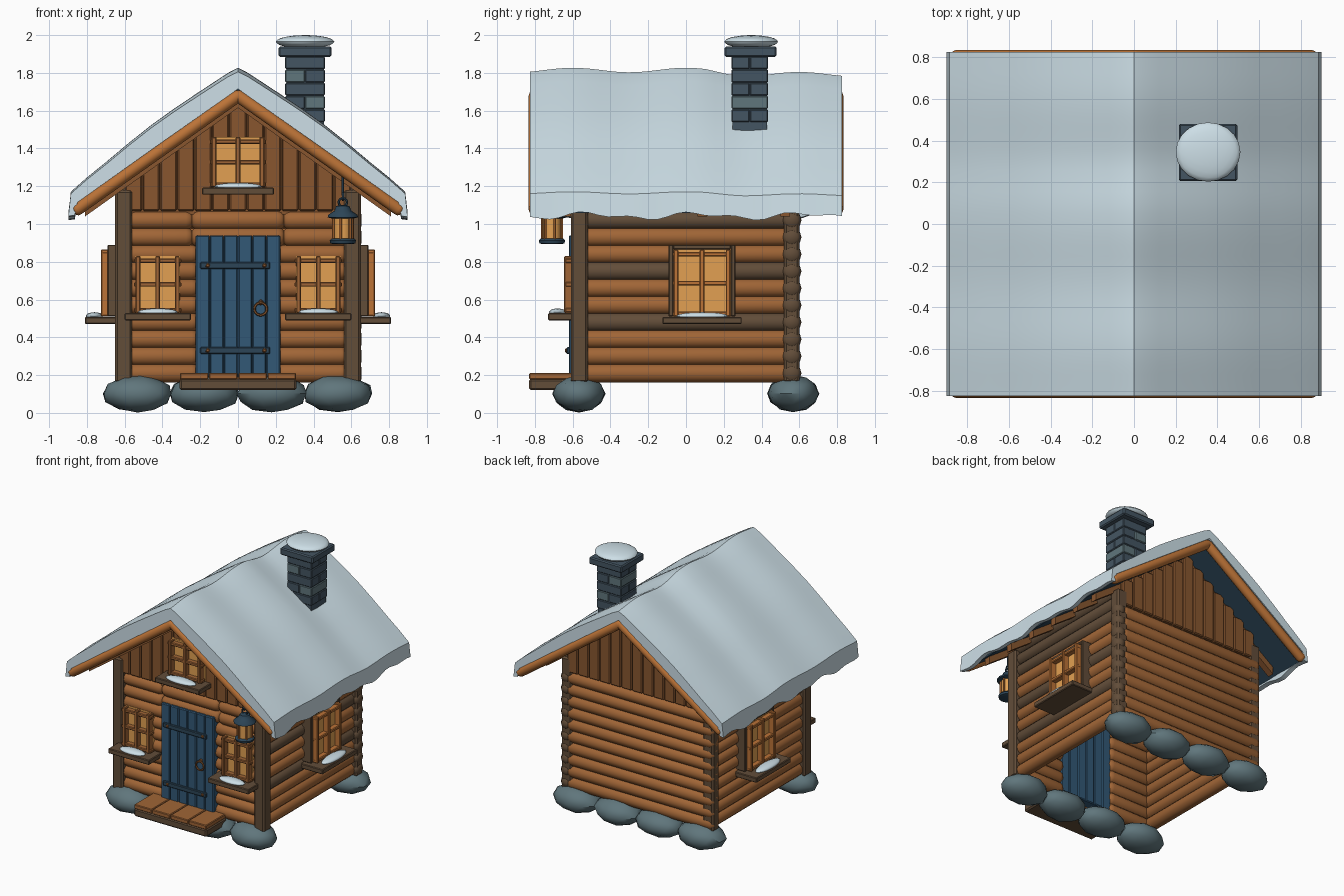
import bpy, bmesh, math, random
from mathutils import Matrix, Vector

if "Cube" in bpy.data.objects:
    bpy.data.objects.remove(bpy.data.objects["Cube"])
random.seed(4)

def mat(name, r, g, b):
    m = bpy.data.materials.new(name)
    m.diffuse_color = [((c / 255 + .055) / 1.055) ** 2.4 for c in (r, g, b)] + [1]
    m.use_nodes = True
    m.node_tree.nodes["Principled BSDF"].inputs["Base Color"].default_value = m.diffuse_color
    return m

SNOW = mat("snow", 205, 223, 231)
GLASS = mat("warm glass", 226, 160, 82)
LOG = mat("log brown", 160, 101, 54)
EDGE = mat("orange wood", 188, 115, 55)
DARK = mat("dark timber", 98, 77, 57)
PLANK = mat("plank brown", 136, 86, 47)
BLUE = mat("door blue", 50, 88, 118)
STONE = mat("stone", 96, 118, 124)
SLATE = mat("slate", 68, 85, 98)
IRON = mat("iron", 44, 69, 87)

def finish(name, bm, m, smooth=35):
    bmesh.ops.recalc_face_normals(bm, faces=bm.faces)
    me = bpy.data.meshes.new(name)
    bm.to_mesh(me)
    bm.free()
    me.materials.append(m)
    for p in me.polygons:
        p.use_smooth = smooth > 0
    if smooth:
        me.set_sharp_from_angle(angle=math.radians(smooth))
    ob = bpy.data.objects.new(name, me)
    bpy.context.collection.objects.link(ob)
    return ob

def box(name, lo, hi, m, M=Matrix(), bevel=.005):
    bm = bmesh.new()
    lo, hi = Vector(lo), Vector(hi)
    bmesh.ops.create_cube(bm, size=1, matrix=Matrix.Translation((lo + hi) / 2) @ Matrix.Diagonal((*(hi - lo), 1)))
    if bevel:
        bmesh.ops.bevel(bm, geom=bm.edges[:], offset=bevel, segments=1, affect='EDGES')
    bm.transform(M)
    return finish(name, bm, m, 0)

def lathe(name, p0, p1, prof, m, n=12):
    """rings of (distance along axis, radius) from p0 towards p1"""
    p0, p1 = Vector(p0), Vector(p1)
    M = Matrix.Translation(p0) @ (p1 - p0).to_track_quat('Z', 'Y').to_matrix().to_4x4()
    bm = bmesh.new()
    rings = [[bm.verts.new(M @ Vector((r * math.cos(2 * math.pi * k / n), r * math.sin(2 * math.pi * k / n), d)))
              for k in range(n)] for d, r in prof]
    for a, b in zip(rings, rings[1:]):
        for k in range(n):
            bm.faces.new((a[k], a[(k + 1) % n], b[(k + 1) % n], b[k]))
    bm.faces.new(rings[0])
    bm.faces.new(rings[-1])
    return finish(name, bm, m, 50)

def log(name, p0, p1, r, m):
    L = (Vector(p1) - Vector(p0)).length
    lathe(name, p0, p1, [(0, r * .6), (r * .3, r * .9), (r * .7, r), (L - r * .7, r), (L - r * .3, r * .9), (L, r * .6)], m)

def blob(name, c, s, m, sub=2, jitter=0.0, M=Matrix()):
    bm = bmesh.new()
    bmesh.ops.create_icosphere(bm, subdivisions=sub, radius=1)
    for v in bm.verts:
        v.co *= 1 - random.random() * jitter
    bm.transform(M @ Matrix.Translation(c) @ Matrix.Diagonal((*s, 1)))
    return finish(name, bm, m, 35)

def ring(name, c, R, r, m, rot=Matrix()):
    bm = bmesh.new()
    n, k = 16, 6
    v = [[bm.verts.new(Vector(c) + rot @ Vector(((R + r * math.cos(b)) * math.cos(a), r * math.sin(b), (R + r * math.cos(b)) * math.sin(a))))
          for b in [2 * math.pi * j / k for j in range(k)]] for a in [2 * math.pi * i / n for i in range(n)]]
    for i in range(n):
        for j in range(k):
            bm.faces.new((v[i][j], v[(i + 1) % n][j], v[(i + 1) % n][(j + 1) % k], v[i][(j + 1) % k]))
    return finish(name, bm, m, 60)

# Foundation stones, front and back rows
for s in (-1, 1):
    for x in (-.53, -.178, .178, .53):
        blob("foundation_stone", (x, s * .567, .102), (.195, .142, .102), STONE, 2, .07)

# Log walls and corner posts
for i in range(12):
    z, r = .21 + .09 * i, .05
    for s in (-1, 1):
        m = DARK if i > 8 or (s > 0 and i in (3, 6)) else LOG
        log("side_log", (s * .585, -.55, z), (s * .585, .55, z), r, m)
    if i < 10:
        log("back_log", (-.65, .56, z), (.6, .56, z), r, LOG)
        log("back_log_end", (.575, .56, z), (.655, .56, z), r + .001, DARK)
        for s in (-1, 1):
            log("front_log", (s * .21 if i < 8 else s * .24, -.55, z), (s * .58, -.55, z), r, LOG)
        if i > 7:
            log("lintel_log", (-.245, -.55, z), (.245, -.55, z), r + .003, LOG)
for sx in (-1, 1):
    for y0, y1 in ((-.61, -.52), (.52, .6)):
        a, b = sorted((sx * .56, sx * .65))
        box("corner_post", (a, y0, .16), (b, y1, 1.18), DARK, bevel=.012)

# Roof boards, rafters and edge logs
def slope(name, s, y0, y1, z, t, xe, m):
    bm = bmesh.new()
    pts = [(0, z), (s * xe, z - .71 * xe), (s * xe, z - .71 * xe - t), (0, z - t)]
    f = bm.faces.new([bm.verts.new((x, y0, q)) for x, q in pts])
    g = bmesh.ops.extrude_face_region(bm, geom=[f])
    bmesh.ops.translate(bm, verts=[v for v in g['geom'] if isinstance(v, bmesh.types.BMVert)], vec=(0, y1 - y0, 0))
    finish(name, bm, m, 0)

for s in (-1, 1):
    slope("roof_board", s, -.8, .8, 1.72, .05, .86, IRON)
    for y in (-.66, -.42, -.18, .06, .3, .5):
        slope("rafter", s, y, y + .05, 1.67, .055, .81, PLANK)
    for y in (-.8, .8):
        log("roof_edge_log", (-s * .015, y, 1.69), (s * .87, y, 1.065), .034, EDGE)

# Gable planks over a backing panel that closes the seams
for s in (-1, 1):
    for k in range(-6, 7):
        x = k * .092
        top = 1.67 - .71 * (abs(x) + .046) + .03
        a, b = sorted((s * .56, s * .6))
        box("gable_plank", (x - .044, a, 1.07), (x + .044, b, top), PLANK, bevel=.007)
    for t in (-1, 1):
        slope("gable_backing", t, s * .565 - .01, s * .565 + .01, 1.675, .22, .59, PLANK)
    box("gable_backing", (-.58, s * .565 - .01, 1.05), (.58, s * .565 + .01, 1.25), PLANK, bevel=0)
    box("gable_backing", (-.3, s * .565 - .01, 1.2), (.3, s * .565 + .01, 1.46), PLANK, bevel=0)

# Snow blanket: profile swept along y with gentle waves
TOP = [(0, 1.815), (.05, 1.79), (.12, 1.745), (.22, 1.68), (.34, 1.6), (.46, 1.515), (.58, 1.42), (.7, 1.32), (.8, 1.24), (.885, 1.165)]
bm = bmesh.new()
loops = []
N = 32
for i in range(N + 1):
    y = -.825 + 1.65 * i / N
    dip = -.022 * max(0, min(1, (y - .1) / .2))
    loop = []
    for s in (-1, 1):
        dz = .012 * math.cos(10.5 * y)
        edge = 1.042 + .014 * math.sin(11 * y + s) + .01 * math.sin(23 * y + 2 * s)
        half = [(s * x, z + (dz + dip) * (1 - .6 * x)) for x, z in TOP]
        half += [(s * .898, edge), (s * .864, edge + .005), (s * .85, 1.115), (s * .42, 1.42)]
        if s < 0:
            loop = half[::-1]          # underside to ridge on the left
        else:
            loop += half[1:] + [(0, 1.715)]
    loops.append([bm.verts.new((x, y, z)) for x, z in loop])
for a, b in zip(loops, loops[1:]):
    for k in range(len(a)):
        bm.faces.new((a[k], a[(k + 1) % len(a)], b[(k + 1) % len(a)], b[k]))
bm.faces.new(loops[0])
bm.faces.new(loops[-1])
finish("roof_snow", bm, SNOW, 30)

# Chimney of alternating bricks, core, cap and snow
box("chimney_core", (.256, .246, 1.4), (.454, .429, 1.89), SLATE, bevel=0)
for i in range(5):
    z = 1.54 + .07 * i
    for h in (0, 1):
        m = STONE if (i + 2 * h) % 4 == 3 else SLATE
        if i % 2:
            box("chimney_brick", (.25 + .106 * h, .24, z), (.354 + .106 * h, .435, z + .067), m)
        else:
            box("chimney_brick", (.25, .24 + .098 * h, z), (.46, .337 + .098 * h, z + .067), m)
box("chimney_cap", (.215, .205, 1.885), (.495, .48, 1.94), SLATE, bevel=.008)
blob("chimney_snow", (.355, .345, 1.965), (.155, .142, .035), SNOW, 3)

# Windows: local x across, -y outward, z up from the sill
def window(name, loc, rot, w, h, sill, out, outer=0):
    M = Matrix.Translation(loc) @ Matrix.Rotation(rot, 4, 'Z')
    a, d = w / 2, out - .035
    wood = EDGE if outer else LOG
    if outer:
        for s in (-1, 1):
            box(name + "_casing", (s * (a + outer / 2) - outer / 2, -d, 0), (s * (a + outer / 2) + outer / 2, .03, h + outer), DARK, M)
        box(name + "_casing", (-a, -d, h), (a, .03, h + outer), DARK, M)
    box(name + "_glass", (-a, -d + .01, 0), (a, .03, h), GLASS, M, 0)
    for x in (-a + .014, 0, a - .014):
        box(name + "_stile", (x - .013, -out, 0), (x + .013, -d + .015, h), wood, M)
    e = 0 if outer else .008
    for z in (.014, h * .5, h - .025):
        box(name + "_rail", (-a - e, -out + .006, z - .012), (a + e, -d + .015, z + .012), wood, M)
    box(name + "_sill", (-sill, -out - .085, -.04), (sill, .03, -.002), DARK, M)
    blob(name + "_sill_snow", (0, -out - .035, .003), (a * .9, .045, .02), SNOW, 3, 0, M)

for s in (-1, 1):
    window("front_window", (s * .425, -.6, .53), 0, .235, .3, .175, .045)
    window("side_window", (s * .635, .085, .51), s * math.pi / 2, .305, .355, .21, .09, .025)
window("gable_window", (0, -.6, 1.195), 0, .28, .265, .19, .06)

# Door with straps and ring handle
for k in range(6):
    x = -.225 + .075 * k
    box("door_plank", (x + .001, -.62, .19), (x + .074, -.52, .94), BLUE, bevel=.006)
box("door_core", (-.215, -.6, .19), (.215, -.53, .935), BLUE, bevel=0)
for z in (.33, .78):
    box("door_strap", (-.2, -.633, z - .018), (.17, -.615, z + .018), IRON)
    for x in (-.16, .14):
        blob("strap_bolt", (x, -.633, z), (.013, .01, .013), PLANK, 1)
blob("handle_plate", (.12, -.625, .585), (.016, .016, .016), PLANK, 1)
ring("handle_ring", (.12, -.637, .55), .033, .007, PLANK)

# Door step
box("step_base", (-.31, -.83, .12), (.31, -.58, .18), DARK, bevel=.01)
for k in range(4):
    box("step_plank", (-.31 + .155 * k + .002, -.83, .178), (-.31 + .155 * k + .153, -.59, .212), LOG)

# Hanging lantern
X, Y = .555, -.71
def turned(name, z, prof, m, n=12):
    lathe(name, (X, Y, z), (X, Y, z + 1), prof, m, n)
turned("lantern_base", .893, [(0, .05), (.005, .066), (.02, .07), (.03, .06)], IRON)
turned("lantern_glass", .918, [(0, .048), (.12, .048)], GLASS)
turned("lantern_roof", 1.03, [(0, .06), (.005, .08), (.018, .078), (.04, .045), (.065, .035), (.07, .015)], IRON)
turned("lantern_hook", 1.15, [(0, .007), (.12, .007)], IRON, 6)
for k in range(6):
    a = k * math.pi / 3 + .3
    px, py = X + .053 * math.cos(a), Y + .053 * math.sin(a)
    lathe("lantern_bar", (px, py, .915), (px, py, 1.035), [(0, .008), (.12, .008)], EDGE, 6)
ring("lantern_ring", (X, Y, 1.115), .022, .006, IRON)
ring("lantern_link", (X, Y, 1.145), .018, .006, IRON, Matrix.Rotation(math.pi / 2, 3, 'Z'))
